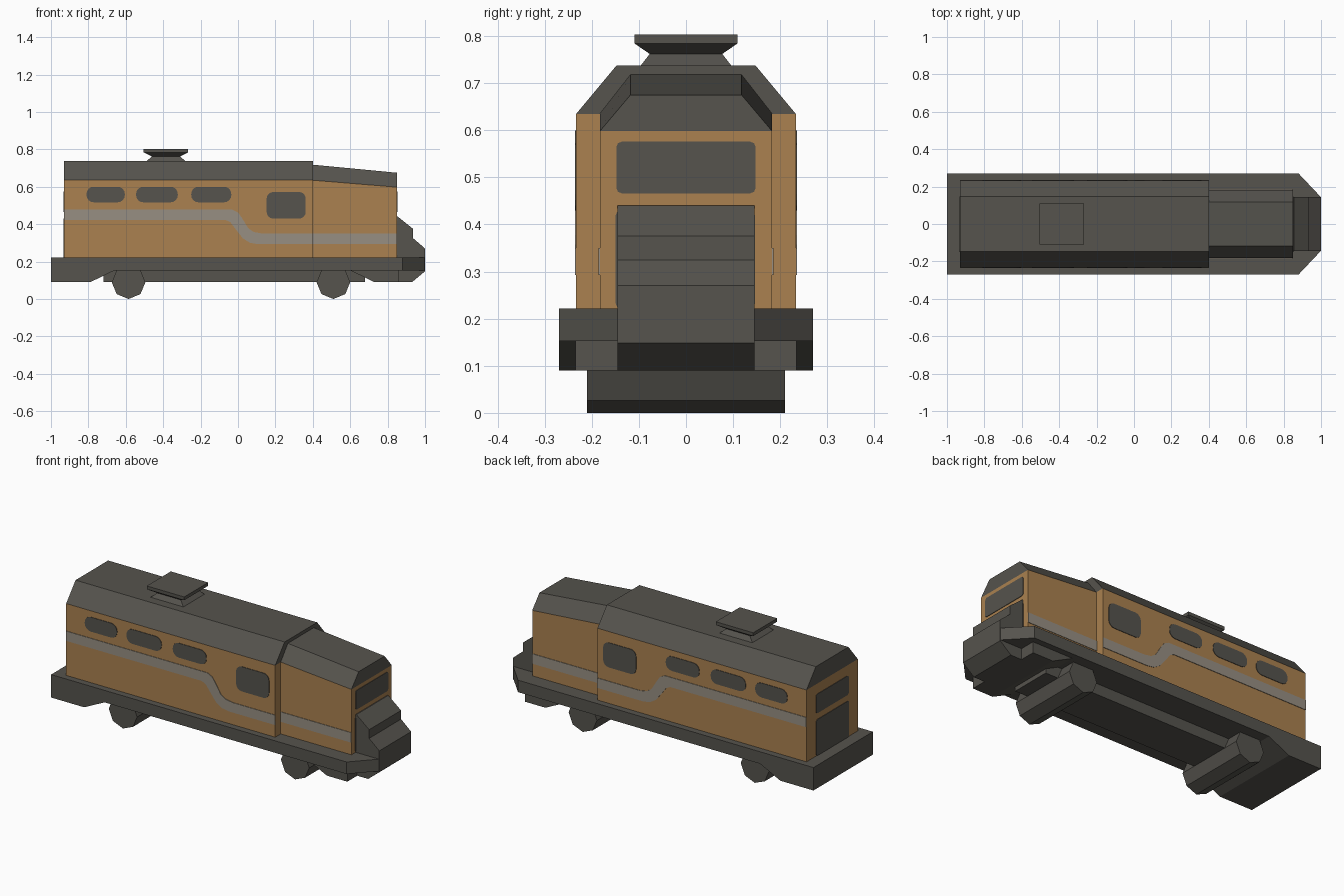
import bpy, bmesh, math

if "Cube" in bpy.data.objects:
    bpy.data.objects.remove(bpy.data.objects["Cube"])


def material(name, rgb):
    m = bpy.data.materials.new(name)
    m.diffuse_color = (*rgb, 1)
    m.use_nodes = True
    m.node_tree.nodes["Principled BSDF"].inputs["Base Color"].default_value = m.diffuse_color
    return m


GREY = material("dark_grey", (0.092, 0.087, 0.075))
ORANGE = material("orange_brown", (0.405, 0.220, 0.080))
STRIPE = material("light_grey", (0.310, 0.275, 0.225))


def loft(name, rings, mat):
    """Closed solid through rings that all have the same number of points."""
    bm = bmesh.new()
    vs = [[bm.verts.new(p) for p in r] for r in rings]
    n = len(vs[0])
    for a, b in zip(vs, vs[1:]):
        for i in range(n):
            j = (i + 1) % n
            bm.faces.new((a[i], a[j], b[j], b[i]))
    bm.faces.new(vs[0])
    bm.faces.new(vs[-1])
    bmesh.ops.recalc_face_normals(bm, faces=bm.faces)
    me = bpy.data.meshes.new(name)
    bm.to_mesh(me)
    bm.free()
    me.materials.append(mat)
    ob = bpy.data.objects.new(name, me)
    bpy.context.collection.objects.link(ob)
    return ob


def prism(name, pts, axis, lo, hi, mat):
    """Extrude a 2D profile along x, y or z."""
    place = {"x": lambda a, b, t: (t, a, b),
             "y": lambda a, b, t: (a, t, b),
             "z": lambda a, b, t: (a, b, t)}[axis]
    return loft(name, [[place(a, b, t) for a, b in pts] for t in (lo, hi)], mat)


def rect(a0, a1, b0, b1):
    return [(a0, b0), (a1, b0), (a1, b1), (a0, b1)]


def rounded(a0, a1, b0, b1, r, seg=4):
    pts = []
    for k, (a, b) in enumerate(rect(a0 + r, a1 - r, b0 + r, b1 - r)):
        for i in range(seg + 1):
            t = math.pi * (1 + k / 2 + i / seg / 2)
            pts.append((a + r * math.cos(t), b + r * math.sin(t)))
    return pts


DECK, SILL = 0.222, 0.153

# chassis deck with chamfered front corners
prism("chassis_deck", [(-1, -.27), (.88, -.27), (.998, -.145), (.998, .145), (.88, .27), (-1, .27)],
      "z", SILL, DECK, GREY)
# skirts below the deck at both ends, and the narrow underframe between them
prism("rear_skirt", [(-1, .09), (-.79, .09), (-.66, SILL), (-1, SILL)], "y", -.27, .27, GREY)
prism("front_skirt", [(.73, .09), (.86, .09), (.86, SILL), (.60, SILL)], "y", -.235, .235, GREY)
prism("underframe", rect(-.72, .68, .09, SILL), "y", -.12, .12, GREY)

# octagonal wheel sets
for name, x in (("rear_wheels", -.585), ("front_wheels", .51)):
    octagon = [(x + .09 * math.cos(i * math.pi / 4), .09 + .09 * math.sin(i * math.pi / 4))
               for i in range(8)]
    prism(name, octagon, "y", -.21, .21, GREY)

# stepped nose
prism("nose", [(.845, .09), (.93, .09), (1, .148), (1, .27), (.936, .325), (.936, .375),
               (.855, .44), (.845, .44)], "y", -.145, .145, GREY)


# car body sections: orange walls with a bevelled grey roof
def body(name, x0, x1, hw, top_hw, eaves, ridges):
    xs = (x0, x1)
    loft(name + "_walls", [[(x, -hw, DECK), (x, hw, DECK), (x, hw, e), (x, -hw, e)]
                           for x, e in zip(xs, eaves)], ORANGE)
    loft(name + "_roof", [[(x, -hw, e), (x, hw, e), (x, top_hw, r), (x, -top_hw, r)]
                          for x, e, r in zip(xs, eaves, ridges)], GREY)


body("main_car", -.93, .40, .233, .148, (.635, .635), (.737, .737))
body("cab", .40, .85, .183, .118, (.635, .598), (.718, .675))

# roof collector
loft("roof_collector", [[(-.385 + sx * hx, sy * hy, z) for sx, sy in ((-1, -1), (1, -1), (1, 1), (-1, 1))]
                        for hx, hy, z in ((.107, .098, .735), (.075, .077, .762),
                                          (.119, .109, .784), (.119, .109, .803))], GREY)

# side stripe that steps down in an S curve, and side windows
upper = [(.40, .35), (.13, .35), (.085, .358), (.055, .378), (.02, .435), (0, .463), (-.03, .478), (-.93, .478)]
lower = [(-.93, .422), (-.065, .422), (-.04, .41), (-.01, .37), (.025, .325), (.065, .3), (.11, .293), (.40, .293)]
windows = [rounded(-.81, -.605, .517, .6, .038), rounded(-.545, -.322, .517, .6, .038),
           rounded(-.25, -.036, .517, .6, .038), rounded(.153, .362, .43, .572, .035)]
for side, s in (("left", 1), ("right", -1)):
    prism(side + "_stripe", upper + lower, "y", s * .231, s * .236, STRIPE)
    prism(side + "_cab_stripe", rect(.40, .85, .293, .35), "y", s * .181, s * .186, STRIPE)
    for i, w in enumerate(windows):
        prism(f"{side}_window_{i + 1}", w, "y", s * .231, s * .236, GREY)

# end windows and doors
for end, x, s in (("front", .85, 1), ("rear", -.93, -1)):
    prism(end + "_window", rounded(-.148, .148, .466, .576, .012, 2), "x", x - s * .002, x + s * .003, GREY)
    prism(end + "_door", rounded(-.15, .147, DECK, .43, .012, 2), "x", x - s * .002, x + s * .003, GREY)
